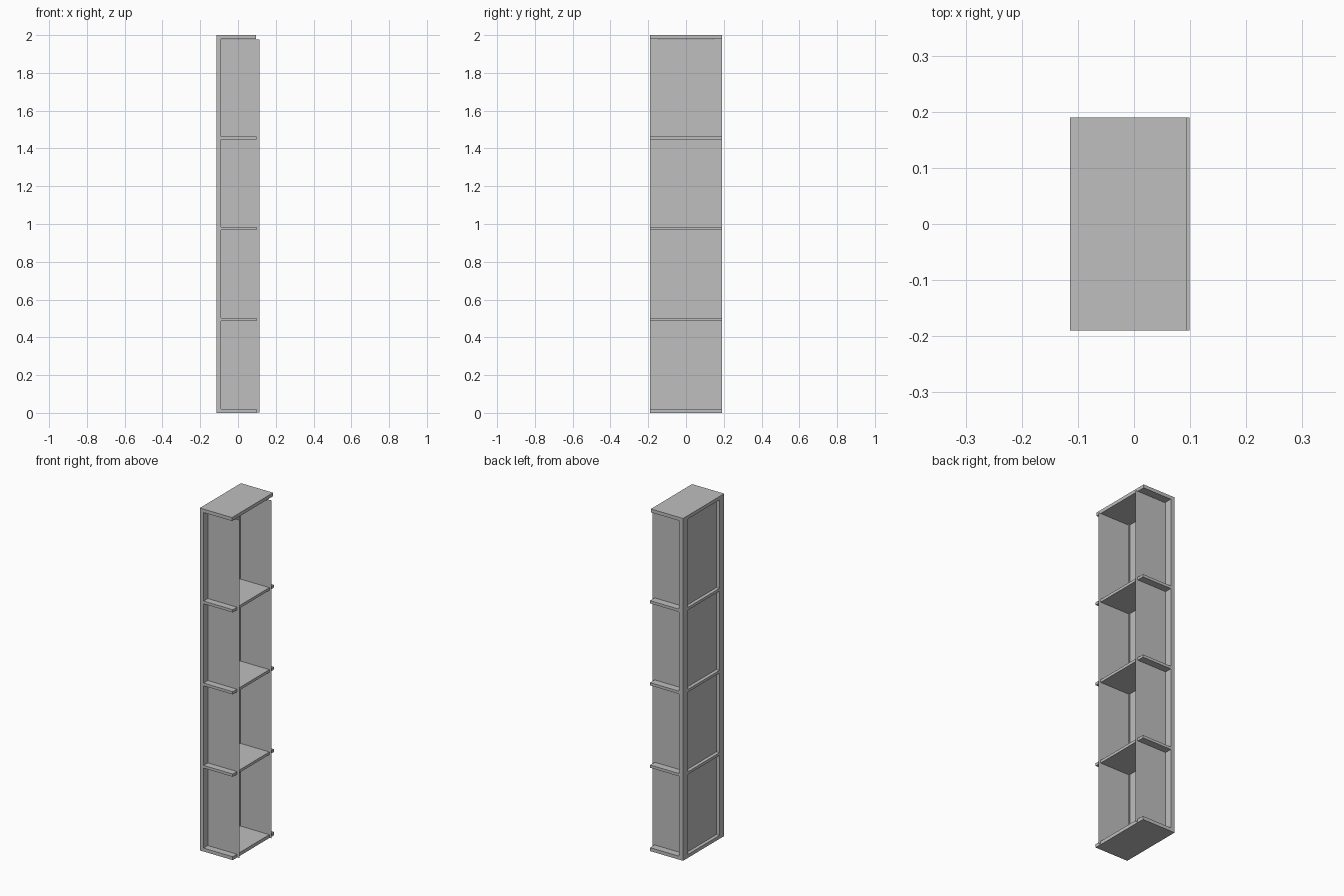
import bpy
import bmesh
from mathutils import Matrix, Vector

cube = bpy.data.objects.get("Cube")
if cube:
    bpy.data.objects.remove(cube, do_unlink=True)

# Single grey finish
grey = bpy.data.materials.new("plain grey")
grey.use_nodes = True
colour = (0.52, 0.52, 0.52, 1)
grey.diffuse_color = colour
grey.node_tree.nodes["Principled BSDF"].inputs["Base Color"].default_value = colour


def finish(name, bm):
    mesh = bpy.data.meshes.new(name)
    bm.to_mesh(mesh)
    bm.free()
    mesh.materials.append(grey)
    obj = bpy.data.objects.new(name, mesh)
    bpy.context.collection.objects.link(obj)
    return obj


def box(name, low, high):
    low, high = Vector(low), Vector(high)
    bm = bmesh.new()
    place = Matrix.Translation((low + high) / 2) @ Matrix.Diagonal((*(high - low), 1))
    bmesh.ops.create_cube(bm, size=1, matrix=place)
    return finish(name, bm)


LEFT, SHELF_END, PANEL_END = -0.114, 0.099, 0.114
HALF_DEPTH, POST_INNER = 0.19, 0.146
POST_X = -0.089
TOP = 1.98
SHELF = 0.016

# Horizontal boards
box("base_board", (LEFT, -HALF_DEPTH, 0), (SHELF_END, HALF_DEPTH, 0.02))
box("top_board", (LEFT, -HALF_DEPTH, TOP), (0.094, HALF_DEPTH, 2))
levels = [0.487, 0.968, 1.447]
for i, z in enumerate(levels):
    box(f"shelf_{i + 1}", (LEFT, -HALF_DEPTH, z), (SHELF_END, HALF_DEPTH, z + SHELF))

# Corner posts, one piece per tier
bottoms = [0] + levels
tops = levels + [TOP]
for side, y0, y1 in (("front", -HALF_DEPTH, -POST_INNER), ("back", POST_INNER, HALF_DEPTH)):
    for i, (z0, z1) in enumerate(zip(bottoms, tops)):
        box(f"{side}_post_{i + 1}", (LEFT, y0, z0), (POST_X, y1, z1))

# Thin sheet lining, open on one long side
profile = [(PANEL_END, -0.151), (-0.094, -0.151), (-0.094, 0.148), (PANEL_END, 0.148)]
bm = bmesh.new()
verts = [bm.verts.new((x, y, 0.002)) for x, y in profile]
edges = [bm.edges.new(pair) for pair in zip(verts, verts[1:])]
wall = bmesh.ops.extrude_edge_only(bm, edges=edges)
raised = [g for g in wall["geom"] if isinstance(g, bmesh.types.BMVert)]
bmesh.ops.translate(bm, verts=raised, vec=(0, 0, 1.974))
bmesh.ops.recalc_face_normals(bm, faces=bm.faces)
finish("sheet_lining", bm)
